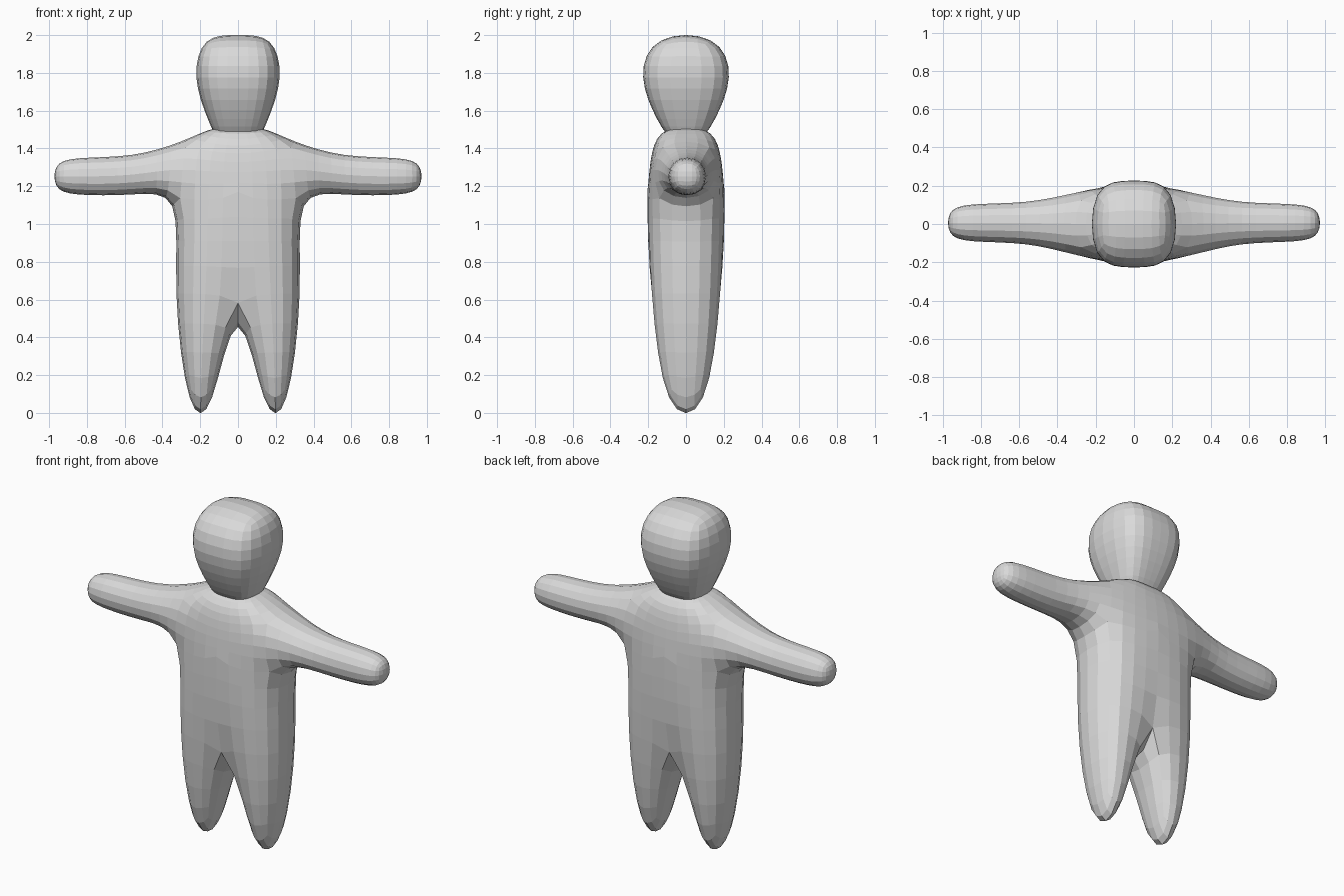
import bpy
import bmesh
from mathutils import Matrix

if "Cube" in bpy.data.objects:
    bpy.data.objects.remove(bpy.data.objects["Cube"])

grey = bpy.data.materials.new("plain_grey")
grey.diffuse_color = (0.7, 0.7, 0.7, 1)
grey.use_nodes = True
grey.node_tree.nodes["Principled BSDF"].inputs["Base Color"].default_value = grey.diffuse_color


def loft(bm, rings, closed):
    """Bridge rings of vertices with quads and cap the last ring."""
    for a, b in zip(rings, rings[1:]):
        for i in range(len(a) if closed else len(a) - 1):
            j = (i + 1) % len(a)
            bm.faces.new((a[i], a[j], b[j], b[i]))
    bm.faces.new(rings[-1])


def finish(name, bm):
    """Mirror the half cage over x = 0 and round it with subdivision."""
    bmesh.ops.mirror(bm, geom=bm.verts[:] + bm.edges[:] + bm.faces[:],
                     matrix=Matrix.Identity(4), merge_dist=0.001, axis='X')
    bmesh.ops.remove_doubles(bm, verts=bm.verts[:], dist=0.001)
    bmesh.ops.recalc_face_normals(bm, faces=bm.faces[:])
    mesh = bpy.data.meshes.new(name)
    bm.to_mesh(mesh)
    bm.free()
    mesh.materials.append(grey)
    obj = bpy.data.objects.new(name, mesh)
    bpy.context.collection.objects.link(obj)
    sub = obj.modifiers.new("rounding", 'SUBSURF')
    sub.levels = sub.render_levels = 2
    return obj


def half_ring(bm, centre, outer):
    """Front centre, front outer, back outer, back centre vertices."""
    (cy, cz), (x, y, z) = centre, outer
    return [bm.verts.new(p) for p in
            ((0, -cy, cz), (x, -y, z), (x, y, z), (0, cy, cz))]


# Body: hips, armpits, shoulders and neck base
bm = bmesh.new()
hip = half_ring(bm, (0.205, 0.67), (0.365, 0.205, 0.67))
armpit = half_ring(bm, (0.205, 1.17), (0.31, 0.2, 1.17))
shoulder = half_ring(bm, (0.2, 1.36), (0.3, 0.16, 1.445))
neck = half_ring(bm, (0.13, 1.52), (0.12, 0.13, 1.52))
loft(bm, [hip, armpit], False)
bm.faces.remove(bm.faces[:][-1])       # the torso stays open inside
loft(bm, [shoulder, neck], False)
for i, j in ((0, 1), (2, 3)):          # chest and back; the side opens to the arm
    bm.faces.new((armpit[i], armpit[j], shoulder[j], shoulder[i]))

# Leg tapering to a rounded foot
foot = [bm.verts.new((x, y, -0.06)) for x, y in
        ((0.135, -0.125), (0.265, -0.125), (0.265, 0.125), (0.135, 0.125))]
loft(bm, [hip, foot], True)

# Arm with a rounded hand
arm = [[armpit[1], armpit[2], shoulder[2], shoulder[1]]]
for x, r in ((0.55, 0.109), (0.88, 0.112), (0.98, 0.07)):
    arm.append([bm.verts.new((x, 0.006 + sy * r, 1.252 + sz * r)) for sy, sz in
                ((-1, -1), (1, -1), (1, 1), (-1, 1))])
loft(bm, arm, True)
finish("body", bm)

# Head: rings of half width, half depth and height, chin to crown
bm = bmesh.new()
rings = [half_ring(bm, (d, z), (w, d, z)) for w, d, z in
         ((0.11, 0.075, 1.43), (0.157, 0.145, 1.53),
          (0.258, 0.26, 1.78), (0.19, 0.175, 2.01))]
loft(bm, rings, False)
bm.faces.new(rings[0])
finish("head", bm)
